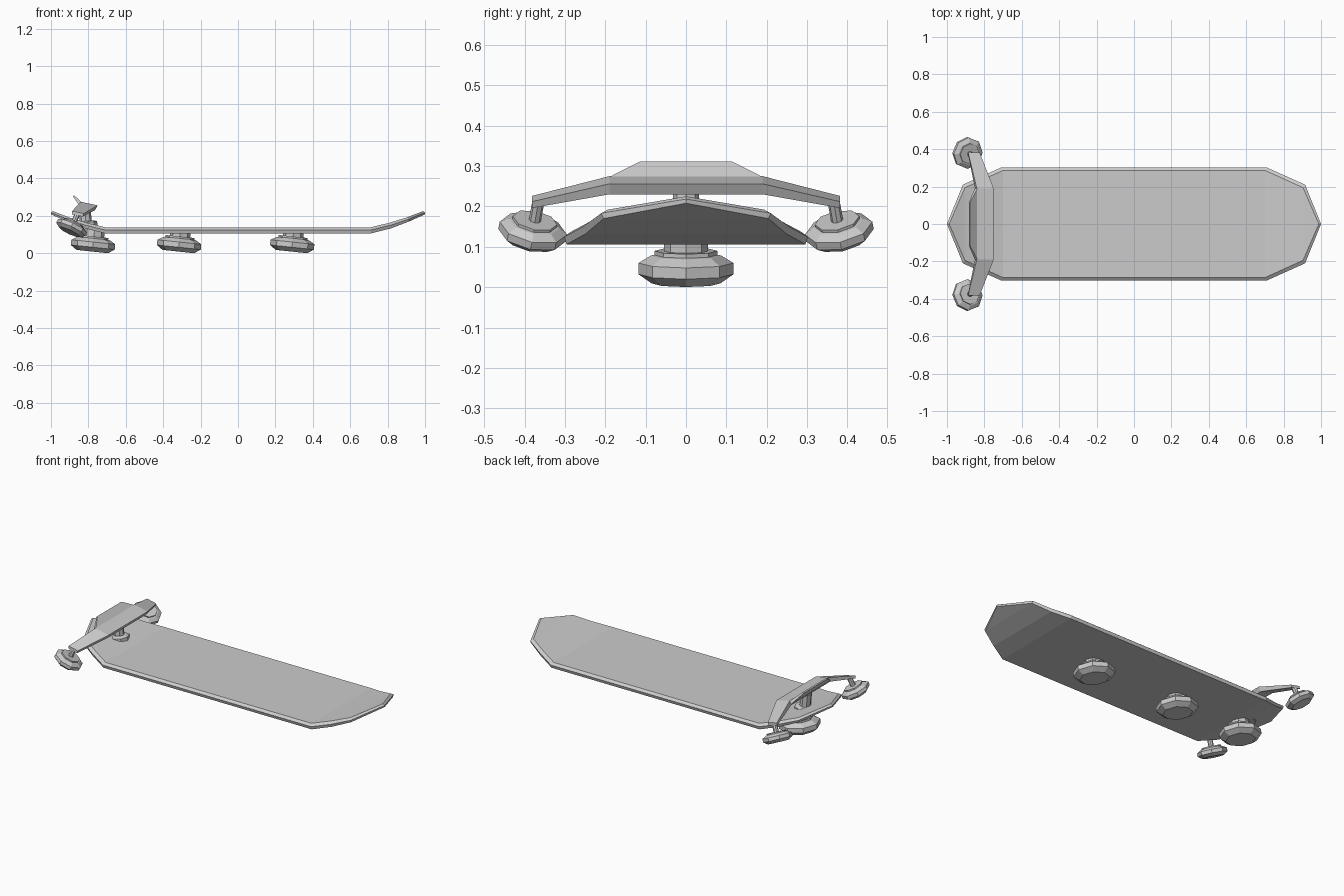
import bpy
import bmesh
import math
from mathutils import Vector

cube = bpy.data.objects.get("Cube")
if cube:
    bpy.data.objects.remove(cube, do_unlink=True)

grey = bpy.data.materials.new("plain grey")
colour = (0.6, 0.6, 0.6, 1)
grey.use_nodes = True
grey.diffuse_color = colour
for node in grey.node_tree.nodes:
    if node.type == 'BSDF_PRINCIPLED':
        node.inputs["Base Color"].default_value = colour


def loft(name, rings, caps=True):
    """Skin a row of equal rings into one flat-shaded object."""
    bm = bmesh.new()
    rows = [[bm.verts.new(p) for p in ring] for ring in rings]
    for a, b in zip(rows, rows[1:]):
        for i in range(len(a)):
            j = (i + 1) % len(a)
            bm.faces.new((a[i], a[j], b[j], b[i]))
    if caps:
        bm.faces.new(rows[0])
        bm.faces.new(rows[-1])
    bmesh.ops.remove_doubles(bm, verts=bm.verts, dist=0.0005)
    bmesh.ops.recalc_face_normals(bm, faces=bm.faces)
    mesh = bpy.data.meshes.new(name)
    bm.to_mesh(mesh)
    bm.free()
    mesh.materials.append(grey)
    obj = bpy.data.objects.new(name, mesh)
    bpy.context.collection.objects.link(obj)
    return obj


def lathe(name, profile, centre, axis, sides=8, scale=1):
    """Turn a (radius, height) profile about a tilted axis."""
    turn = Vector((0, 0, 1)).rotation_difference(Vector(axis))
    rings = []
    for r, h in profile:
        ring = []
        for i in range(sides):
            a = math.tau * i / sides
            p = Vector((r * math.cos(a), r * math.sin(a), h)) * scale
            ring.append(Vector(centre) + turn @ p)
        rings.append(ring)
    return loft(name, rings)


# Deck: chamfered plank with both pointed ends curling up
# half stations: x, half width, underside height, thickness
half = [(0.71, 0.302, 0.106, 0.031), (0.815, 0.255, 0.132, 0.03),
        (0.915, 0.21, 0.17, 0.022), (1.0, 0, 0.208, 0.017)]
stations = [(-x, w, z, t) for x, w, z, t in reversed(half)] + half
deck = []
for x, w, z, t in stations:
    top, low = max(w - 0.016, 0), max(w - 0.006, 0)
    xt = x * 0.988
    deck.append([(xt, -top, z + t), (xt, top, z + t), (x, w, z + t * 0.6),
                 (x, low, z), (x, -low, z), (x, -w, z + t * 0.6)])
loft("deck", deck, caps=False)

# Hover pods: faceted discs with a raised collar
disc = [(0.085, -0.038), (0.118, -0.015), (0.118, 0.013), (0.088, 0.031),
        (0.078, 0.033), (0.078, 0.043)]
neck = [(0.055, 0.043), (0.055, 0.072)]
tilt = (math.sin(0.105), 0, math.cos(0.105))
for name, x, extra in (("rear", -0.775, 0.02), ("middle", -0.315, 0),
                       ("forward", 0.29, 0)):
    tall = [neck[0], (neck[1][0], neck[1][1] + extra)]
    lathe(name + "_hover_pod", disc + tall, (x, 0, 0.047), tilt)

# Crossbar with swept, drooping arms
bar = []
for y in (-0.382, -0.19, 0.19, 0.382):
    if abs(y) > 0.3:
        section = [(-0.825, 0.212), (-0.887, 0.226), (-0.889, 0.209), (-0.83, 0.196)]
    else:
        section = [(-0.75, 0.256), (-0.84, 0.275), (-0.85, 0.252), (-0.765, 0.23)]
    bar.append([(x, y, z) for x, z in section])
loft("crossbar", bar)

# Flared lip along the back of the crossbar
lip = []
for x, z, w, thick in ((-0.837, 0.273, 0.19, 0.014), (-0.877, 0.311, 0.115, 0.006)):
    lip.append([(x, -w, z), (x, w, z), (x - thick, w, z - thick),
                (x - thick, -w, z - thick)])
loft("crossbar_lip", lip)

# Post carrying the crossbar
post = [(0.06, 0), (0.06, 0.03), (0.045, 0.037), (0.032, 0.037), (0.032, 0.115)]
lathe("crossbar_post", post, (-0.81, 0, 0.135), (-0.1, 0, 1))

# Small outrigger pods hung from the arm ends
for side, s in (("left", -1), ("right", 1)):
    axis = Vector((0.42, -0.19 * s, 0.9)).normalized()
    centre = Vector((-0.89, 0.38 * s, 0.138))
    lathe(side + "_outrigger_pod", disc, centre, axis, scale=0.72)
    foot = centre + axis * 0.025
    head = Vector((-0.858, 0.366 * s, 0.212))
    lathe(side + "_outrigger_stem", [(0.015, 0), (0.015, (head - foot).length)],
          foot, (head - foot).normalized())
